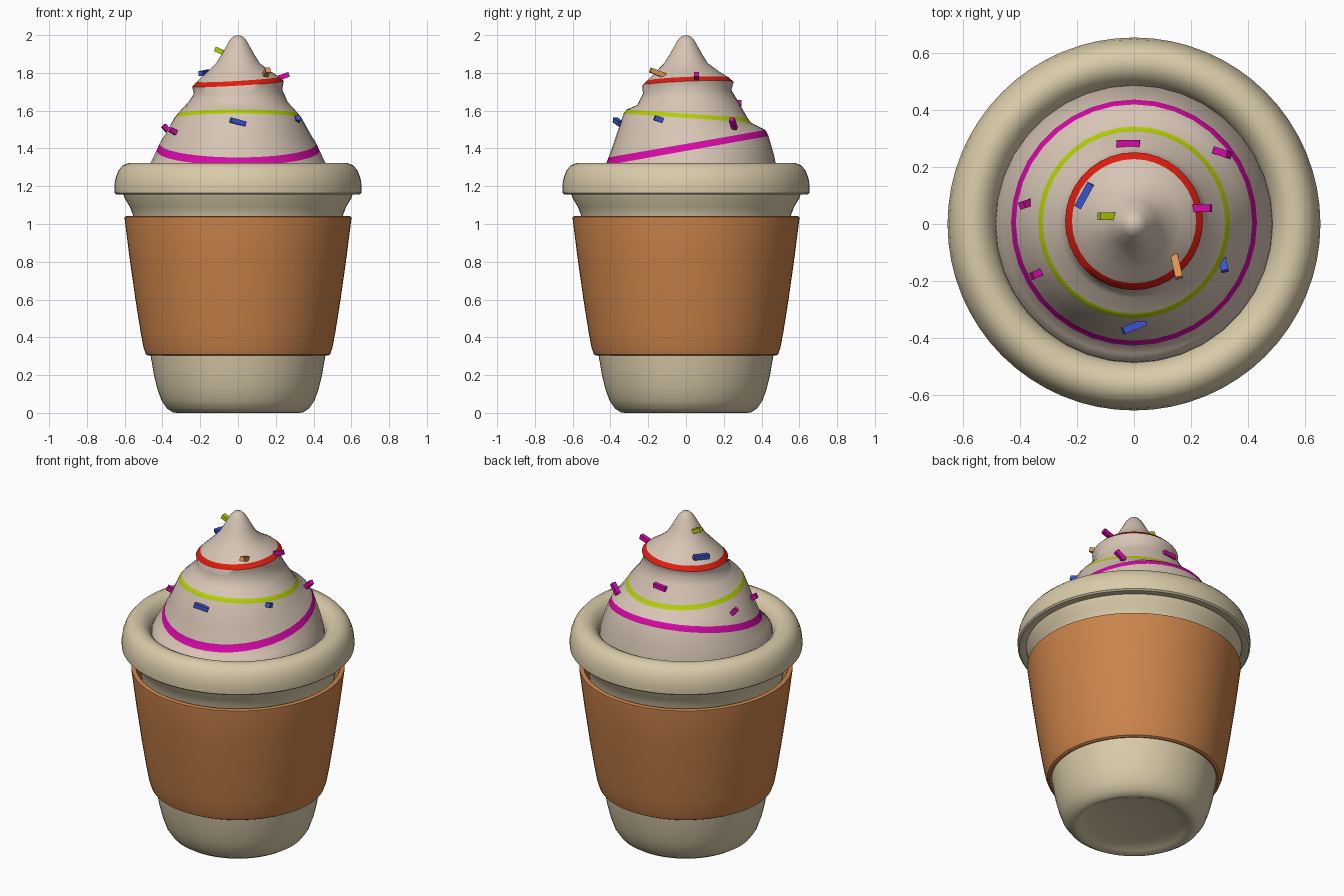
import bpy, bmesh, math
from mathutils import Vector


def material(name, rgb):
    m = bpy.data.materials.new(name)
    m.diffuse_color = (*rgb, 1)
    return m


BEIGE = material("beige", (0.70, 0.60, 0.40))
ORANGE = material("orange", (0.60, 0.23, 0.07))
CREAM = material("cream", (0.68, 0.56, 0.46))
RED = material("red", (0.75, 0.012, 0.005))
LIME = material("lime", (0.46, 0.62, 0.003))
PINK = material("pink", (0.66, 0.003, 0.38))
BLUE = material("blue", (0.05, 0.09, 0.65))
AMBER = material("amber", (0.75, 0.29, 0.09))


def loft(name, rings, mats, seg=64, stripes={}, closed=False, angle=40):
    """Skin rings of (radius, z, centre y, x slope, y slope); radius 0 is a pole."""
    bm = bmesh.new()
    loops = []
    for r, z, cy, tx, ty in [(*k, 0, 0, 0)[:5] for k in rings]:
        if r == 0:
            loops.append([bm.verts.new((0, cy, z))] * seg)
            continue
        loop = []
        for i in range(seg):
            a = math.tau * i / seg
            x, y = r * math.cos(a), r * math.sin(a)
            loop.append(bm.verts.new((x, y + cy, z + tx * x + ty * y)))
        loops.append(loop)
    pairs = list(zip(loops, loops[1:]))
    if closed:
        pairs.append((loops[-1], loops[0]))
    for row, (lo, hi) in enumerate(pairs):
        for i in range(seg):
            j = (i + 1) % seg
            f = bm.faces.new(dict.fromkeys((lo[i], lo[j], hi[j], hi[i])))
            f.material_index = stripes.get(row, 0)
    bmesh.ops.recalc_face_normals(bm, faces=bm.faces)
    me = bpy.data.meshes.new(name)
    bm.to_mesh(me)
    bm.free()
    for m in mats:
        me.materials.append(m)
    ob = bpy.data.objects.new(name, me)
    bpy.context.collection.objects.link(ob)
    bpy.context.view_layer.objects.active = ob
    ob.select_set(True)
    bpy.ops.object.shade_smooth_by_angle(angle=math.radians(angle))
    ob.select_set(False)
    return ob


# Cup with recessed base and flaring neck
loft("cup", [(0, 0.035), (0.24, 0.03), (0.30, 0.012), (0.325, 0), (0.345, 0.003),
             (0.375, 0.022), (0.405, 0.065), (0.428, 0.13), (0.445, 0.20),
             (0.462, 0.30), (0.50, 0.60), (0.548, 1.0), (0.557, 1.05),
             (0.572, 1.09), (0.60, 1.135), (0.61, 1.17), (0.0, 1.17)], [BEIGE])

# Rolled rim
loft("rim", [(0.595, 1.165), (0.605, 1.157), (0.645, 1.157), (0.654, 1.165),
             (0.655, 1.20), (0.648, 1.245), (0.632, 1.285), (0.61, 1.31),
             (0.58, 1.323), (0.55, 1.322), (0.525, 1.31), (0.50, 1.285),
             (0.485, 1.25), (0.48, 1.19)], [BEIGE], closed=True)

# Insulating sleeve
loft("sleeve", [(0.462, 0.308), (0.475, 0.303), (0.488, 0.31), (0.50, 0.345),
                (0.516, 0.43), (0.543, 0.60), (0.574, 0.82), (0.60, 1.025),
                (0.600, 1.038), (0.592, 1.042), (0.575, 1.040), (0.566, 1.02),
                (0.545, 0.96)], [ORANGE], closed=True)

# Whipped cream: tilted tiers with coloured stripe rows
loft("whipped_cream", [
    (0.49, 1.23), (0.485, 1.27), (0.462, 1.325, 0.005, 0, 0.08),
    (0.432, 1.388, 0.005, 0, 0.18), (0.415, 1.425, 0.005, 0, 0.175),
    (0.382, 1.48, 0.005, 0, 0.09), (0.337, 1.561, 0.006, 0, -0.07),
    (0.320, 1.584, 0.006, 0, -0.07), (0.264, 1.645, 0.005, 0, 0.06),
    (0.234, 1.70, 0.006, 0.05, 0.04), (0.242, 1.742, 0.01, 0.06, 0.04),
    (0.218, 1.766, 0.01, 0.06, 0.04), (0.165, 1.808, 0.004, 0.03, 0.02),
    (0.115, 1.852), (0.082, 1.905), (0.045, 1.972), (0.025, 1.993), (0, 2.0)],
    [CREAM, PINK, LIME, RED], seg=36, stripes={3: 1, 6: 2, 10: 3}, angle=50)

# Sprinkles: position, direction, length, colour
sprinkles = [
    ((-0.095, 0.027, 1.915), (1, 0, -0.45), 0.060, LIME),
    ((-0.175, 0.10, 1.80), (0.5, 0.9, 0.1), 0.095, BLUE),
    ((0.235, 0.055, 1.78), (1, 0, 0.35), 0.075, PINK),
    ((0.15, -0.15, 1.80), (-0.2, 0.9, -0.35), 0.085, AMBER),
    ((0.315, -0.145, 1.555), (0.2, -0.9, 0.35), 0.045, BLUE),
    ((0.0, -0.36, 1.54), (0.9, 0.35, -0.25), 0.085, BLUE),
    ((-0.34, -0.175, 1.49), (0.7, 0.3, -0.4), 0.045, PINK),
    ((-0.38, 0.07, 1.505), (0.6, 0.2, -0.7), 0.045, PINK),
    ((0.31, 0.25, 1.53), (0.6, -0.2, 0.6), 0.070, PINK),
    ((-0.02, 0.282, 1.64), (1, 0, 0.1), 0.080, PINK),
]
for n, (pos, direction, length, mat) in enumerate(sprinkles, 1):
    bpy.ops.mesh.primitive_cube_add(size=1, location=pos)
    ob = bpy.context.object
    ob.name = f"sprinkle_{n}"
    ob.scale = (length, 0.026, 0.026)
    ob.rotation_euler = Vector(direction).to_track_quat('X', 'Z').to_euler()
    ob.data.materials.append(mat)
